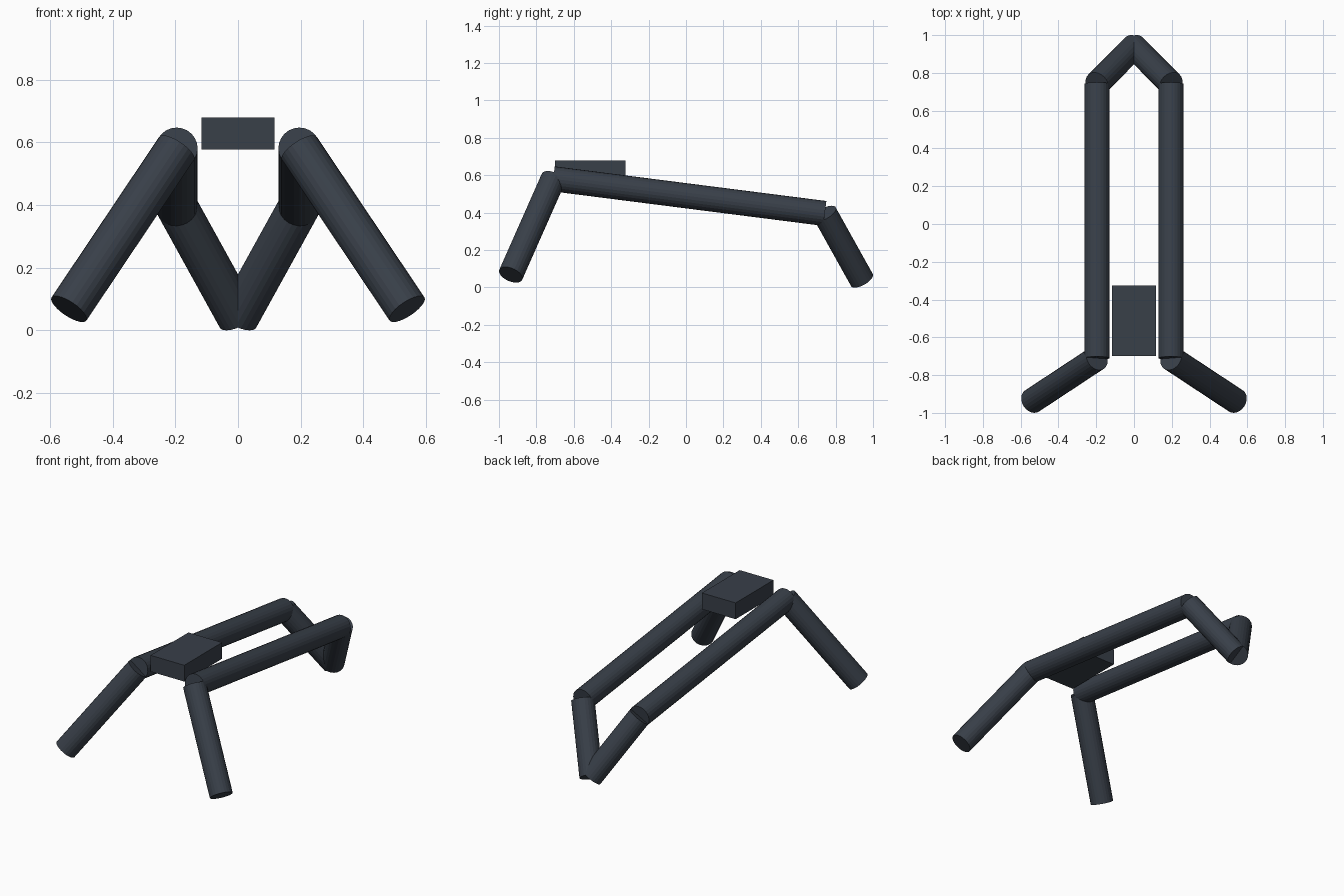
import bpy
from mathutils import Vector

if "Cube" in bpy.data.objects:
    bpy.data.objects.remove(bpy.data.objects["Cube"])

RADIUS = 0.067
SIDES = 24

dark = bpy.data.materials.new("dark_slate")
dark.diffuse_color = (0.04, 0.05, 0.066, 1)
dark.use_nodes = True
dark.node_tree.nodes["Principled BSDF"].inputs["Base Color"].default_value = dark.diffuse_color


def tube(name, start, end):
    """Capped straight tube between two points."""
    a, b = Vector(start), Vector(end)
    d = b - a
    bpy.ops.mesh.primitive_cylinder_add(
        vertices=SIDES, radius=RADIUS, depth=d.length, location=(a + b) / 2,
        rotation=d.to_track_quat('Z', 'Y').to_euler())
    ob = bpy.context.object
    ob.name = name
    ob.data.materials.append(dark)


for side, s in (("left", -1), ("right", 1)):
    front_joint = (s * 0.196, -0.71, 0.581)
    rear_joint = (s * 0.196, 0.742, 0.396)
    # Long sloping rail
    tube(f"{side}_rail", front_joint, rear_joint)
    # Splayed front leg
    tube(f"{side}_front_leg", front_joint, (s * 0.54, -0.937, 0.068))
    # Rear leg meeting its twin on the centre line
    tube(f"{side}_rear_leg", rear_joint, (0, 0.94, 0.041))

# Block between the rails at the front
bpy.ops.mesh.primitive_cube_add(size=1, location=(0, -0.512, 0.629))
block = bpy.context.object
block.name = "front_block"
block.scale = (0.234, 0.375, 0.102)
bpy.ops.object.transform_apply(location=False, rotation=False, scale=True)
block.data.materials.append(dark)
